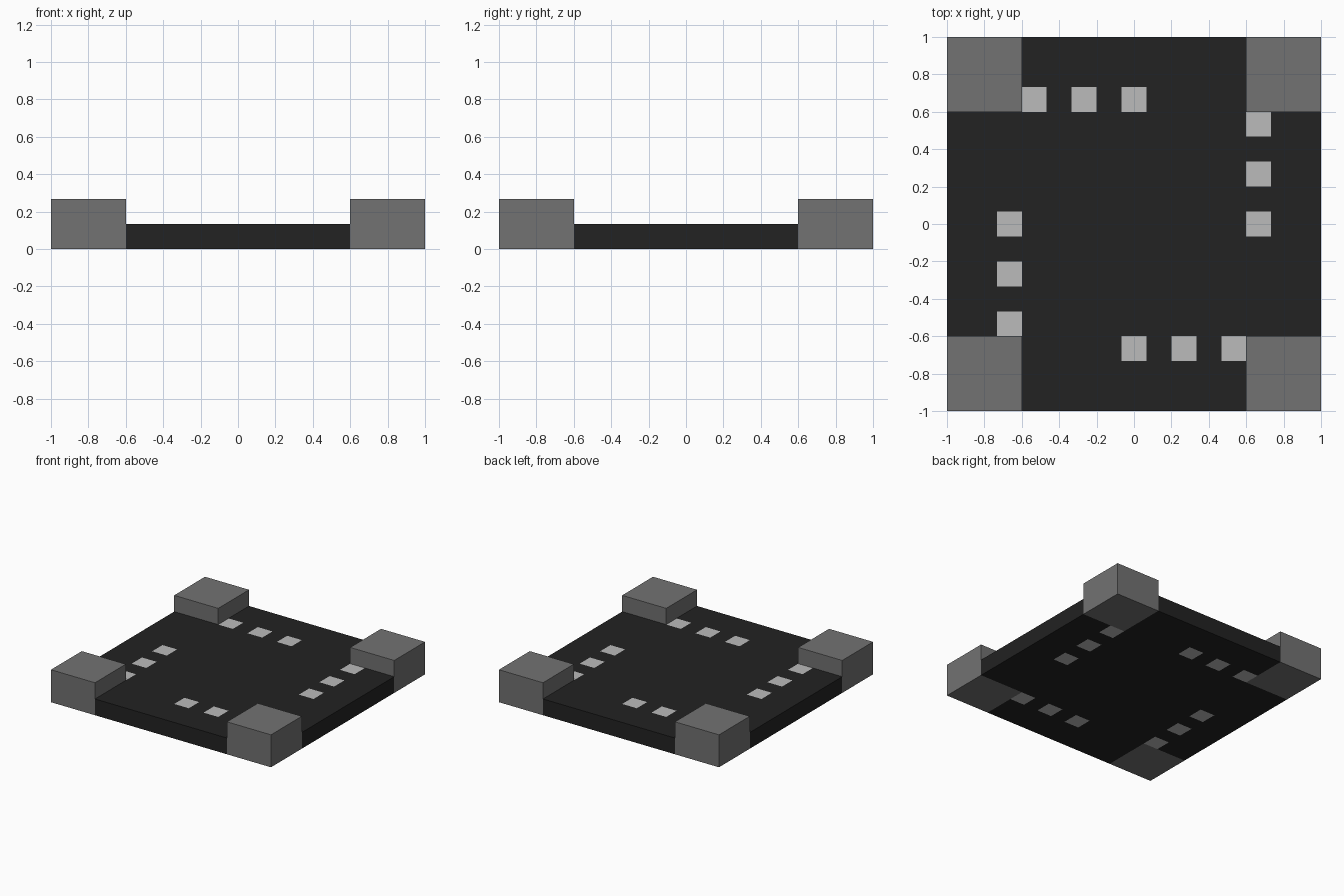
import bpy, bmesh

if "Cube" in bpy.data.objects:
    bpy.data.objects.remove(bpy.data.objects["Cube"])

N = 15                # the model sits on a 15 x 15 cell grid
C = 2.0 / N           # cell size
K = 3                 # corner blocks are 3 cells wide, 2 cells high


def material(name, srgb):
    v = srgb / 255
    v = ((v + 0.055) / 1.055) ** 2.4 if v > 0.04045 else v / 12.92
    m = bpy.data.materials.new(name)
    m.diffuse_color = (v, v, v, 1)
    m.use_nodes = True
    m.node_tree.nodes["Principled BSDF"].inputs["Base Color"].default_value = m.diffuse_color
    return m


asphalt = material("asphalt_black", 0x22)
paint = material("road_paint_light_grey", 0xBB)
concrete = material("pavement_grey", 0x72)


def add_object(name, bm, mats):
    me = bpy.data.meshes.new(name)
    bm.to_mesh(me)
    bm.free()
    for m in mats:
        me.materials.append(m)
    ob = bpy.data.objects.new(name, me)
    bpy.context.collection.objects.link(ob)
    return ob


# Crossing stripes: three squares per side, repeated by quarter turns
stripes = set()
for i in (0, 2, 4):
    x, y = i, -5
    for _ in range(4):
        stripes.add((x, y))
        x, y = -y, x

# Cross-shaped road slab, one cell thick, stripes running right through
bm = bmesh.new()
bmesh.ops.create_grid(bm, x_segments=N, y_segments=N, size=1.0)


def cell(f):
    c = f.calc_center_median()
    return round(c.x / C), round(c.y / C)


edge = N // 2 - K
corners = [f for f in bm.faces if min(abs(v) for v in cell(f)) > edge]
bmesh.ops.delete(bm, geom=corners, context='FACES')
ext = bmesh.ops.extrude_face_region(bm, geom=bm.faces[:], use_keep_orig=True)
bmesh.ops.translate(bm, vec=(0, 0, C),
                    verts=[g for g in ext["geom"] if isinstance(g, bmesh.types.BMVert)])
bmesh.ops.recalc_face_normals(bm, faces=bm.faces[:])
for f in bm.faces:
    flat = abs(f.normal.z) > 0.5
    f.material_index = 1 if flat and cell(f) in stripes else 0
add_object("road_slab", bm, [asphalt, paint])

# Raised pavement blocks in the four corners
w, h = K * C, 2 * C
for sx, side in ((-1, "left"), (1, "right")):
    for sy, end in ((-1, "front"), (1, "back")):
        bm = bmesh.new()
        bmesh.ops.create_cube(bm, size=1)
        bmesh.ops.scale(bm, vec=(w, w, h), verts=bm.verts)
        bmesh.ops.translate(bm, vec=(sx * (1 - w / 2), sy * (1 - w / 2), h / 2),
                            verts=bm.verts)
        add_object(f"pavement_{end}_{side}", bm, [concrete])
